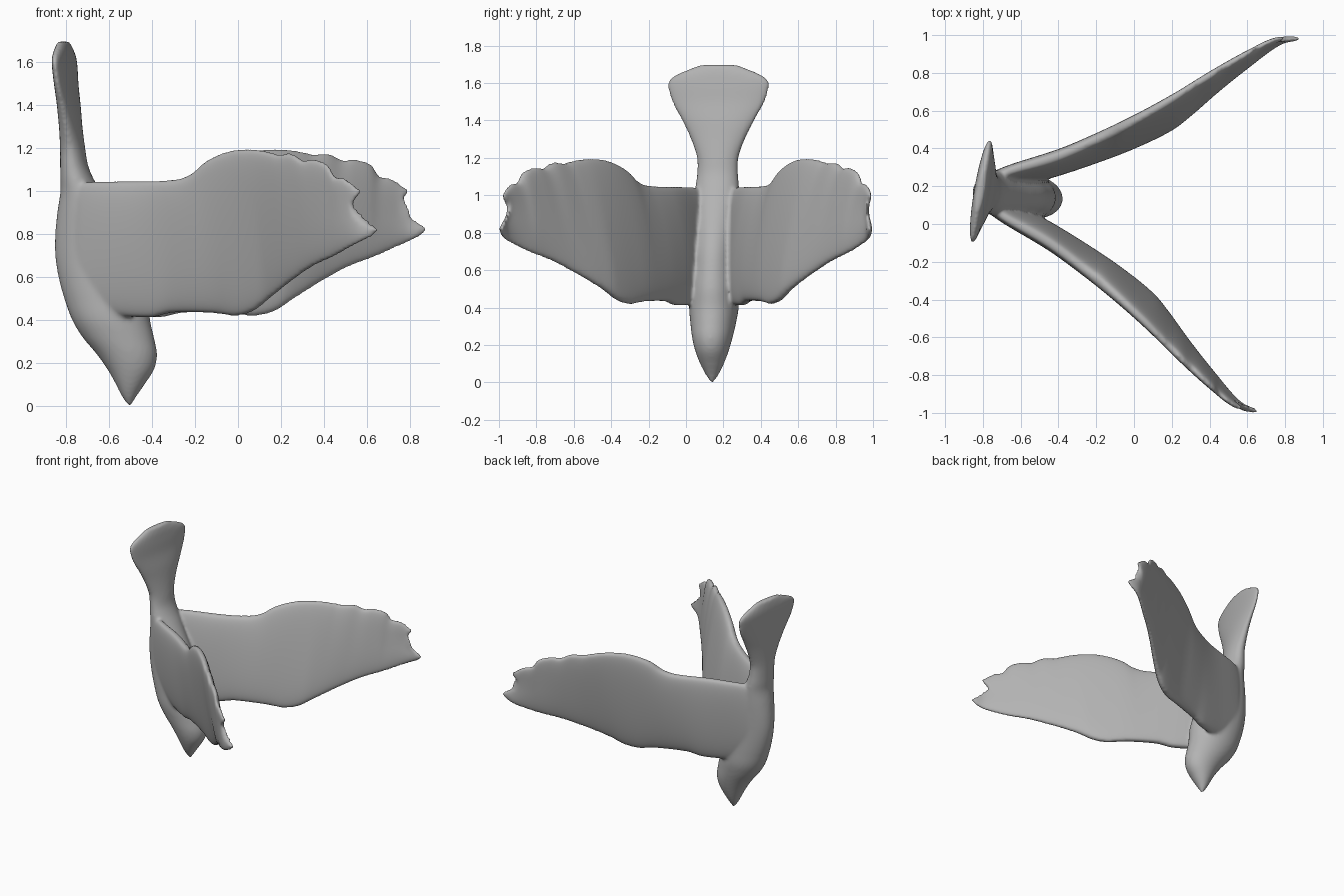
import bpy, bmesh, math
from mathutils import Matrix

if "Cube" in bpy.data.objects:
    bpy.data.objects.remove(bpy.data.objects["Cube"])


def curve(pts, x):
    """Smooth interpolation through (x, value) points."""
    if x <= pts[0][0]:
        return pts[0][1]
    if x >= pts[-1][0]:
        return pts[-1][1]
    i = max(k for k in range(len(pts) - 1) if pts[k][0] <= x)

    def slope(k):
        a, b = pts[max(k - 1, 0)], pts[min(k + 1, len(pts) - 1)]
        return (b[1] - a[1]) / (b[0] - a[0])
    (x0, a), (x1, b) = pts[i], pts[i + 1]
    h = x1 - x0
    t = (x - x0) / h
    return ((2*t**3 - 3*t**2 + 1) * a + (t**3 - 2*t**2 + t) * h * slope(i)
            + (3*t**2 - 2*t**3) * b + (t**3 - t**2) * h * slope(i + 1))


def make_object(name, rings):
    """Skin closed rings of points and cap both ends."""
    bm = bmesh.new()
    loops = [[bm.verts.new(p) for p in r] for r in rings]
    n = len(loops[0])
    for a, b in zip(loops, loops[1:]):
        for i in range(n):
            bm.faces.new((a[i], a[(i + 1) % n], b[(i + 1) % n], b[i]))
    bm.faces.new(loops[0])
    bm.faces.new(loops[-1])
    bmesh.ops.recalc_face_normals(bm, faces=bm.faces)
    me = bpy.data.meshes.new(name)
    bm.to_mesh(me)
    bm.free()
    ob = bpy.data.objects.new(name, me)
    bpy.context.collection.objects.link(ob)
    return ob


# Body: beak, head, chest, back and fanned tail (height, back, belly, half width)
sections = [
    (0, .288, .304, .008), (.04, .262, .327, .034), (.1, .232, .368, .064),
    (.17, .192, .412, .09), (.24, .142, .425, .108), (.32, .075, .41, .122),
    (.4, .027, .392, .132), (.5, -.01, .385, .13), (.6, -.037, .36, .125),
    (.7, -.052, .33, .122), (.8, -.052, .28, .122), (.9, -.042, .22, .122),
    (1.0, -.027, .16, .12), (1.06, -.028, .125, .116), (1.12, -.028, .10, .11),
    (1.2, -.028, .086, .112), (1.3, -.03, .07, .147), (1.4, -.034, .056, .197),
    (1.5, -.04, .038, .252), (1.58, -.046, .03, .275), (1.62, -.047, .025, .268),
    (1.655, -.044, .02, .21), (1.698, -.036, .008, .10)]
back, belly, width = ([(s[0], s[k]) for s in sections] for k in (1, 2, 3))
rings = []
for k in range(101):
    z = 1.698 * k / 100
    b, f, w = curve(back, z), curve(belly, z), curve(width, z)
    twist = .055 * min(1, max(0, (z - 1.05) / .3))
    rings.append([((b + f) / 2 + (f - b) / 2 * math.cos(a) + twist * w * math.sin(a),
                   w * math.sin(a), z)
                  for a in (math.tau * i / 40 for i in range(40))])
body = make_object("bird_body", rings)

# Wing outline: scalloped upper edge, lower edge, notched end
top = [(0, .98), (.08, 1.035), (.222, 1.045), (.543, 1.053), (.629, 1.08), (.706, 1.14),
       (.816, 1.185), (.927, 1.197), (1.037, 1.182), (1.07, 1.172), (1.146, 1.175),
       (1.20, 1.145), (1.26, 1.148), (1.331, 1.122), (1.36, 1.072), (1.419, 1.058),
       (1.48, 1.015), (1.56, .975)]
bottom = [(0, .5), (.2, .43), (.41, .41), (.52, .432), (.733, .43), (.839, .418),
          (.927, .44), (1.006, .495), (1.121, .575), (1.236, .645), (1.348, .692),
          (1.493, .762), (1.575, .80)]
end = [(0, 1.50), (.12, 1.485), (.3, 1.452), (.5, 1.462), (.68, 1.515),
       (.85, 1.578), (.95, 1.568), (1, 1.54)]
# Sideways spread of the upper and lower edges, and half thickness
upper = [(0, .03), (.082, .10), (.371, .228), (.56, .338), (.747, .46), (.934, .595),
         (1.119, .742), (1.305, .88), (1.446, .972), (1.575, 1.0)]
lower = [(0, .03), (.2, .09), (.388, .165), (.58, .25), (.772, .345), (.96, .46),
         (1.05, .545), (1.184, .69), (1.32, .825), (1.482, .968), (1.575, .992)]
thick = [(0, .045), (.2, .056), (.4, .062), (.9, .058), (1.2, .046), (1.4, .036),
         (1.575, .026)]


def wing(name, side):
    rings = []
    for i in range(121):
        s = i / 120
        ring = []
        for j in range(80):
            a = math.tau * j / 80
            f = (1 - math.cos(a)) / 2
            u = curve(end, f) * s
            z = curve(top, u) * (1 - f) + curve(bottom, u) * f
            v = curve(upper, u) * (1 - f) + curve(lower, u) * f
            bulge = math.copysign(abs(math.sin(a)) ** .65, math.sin(a))
            v += curve(thick, u) * bulge * (1 - .5 * s ** 12)
            ring.append((u, side * v, z))
        rings.append(ring)
    return make_object(name, rings)


wings = [wing("left_wing", 1), wing("right_wing", -1)]

# Fuse body and wings into one soft skin
for ob in wings:
    ob.select_set(True)
body.select_set(True)
bpy.context.view_layer.objects.active = body
bpy.ops.object.join()
body.name = "bird"
remesh = body.modifiers.new("fuse", 'REMESH')
remesh.mode = 'VOXEL'
remesh.voxel_size = .0105
remesh.use_smooth_shade = True
soft = body.modifiers.new("soften", 'SMOOTH')
soft.factor = .5
soft.iterations = 9

# Place and turn the bird slightly
body.data.transform(Matrix.Translation((-.8, .173, 0)) @ Matrix.Rotation(math.radians(-6.5), 4, 'Z'))
bpy.ops.object.shade_smooth()

grey = bpy.data.materials.new("plain_grey")
grey.diffuse_color = (.45, .45, .45, 1)
grey.use_nodes = True
grey.node_tree.nodes["Principled BSDF"].inputs["Base Color"].default_value = grey.diffuse_color
body.data.materials.clear()
body.data.materials.append(grey)
